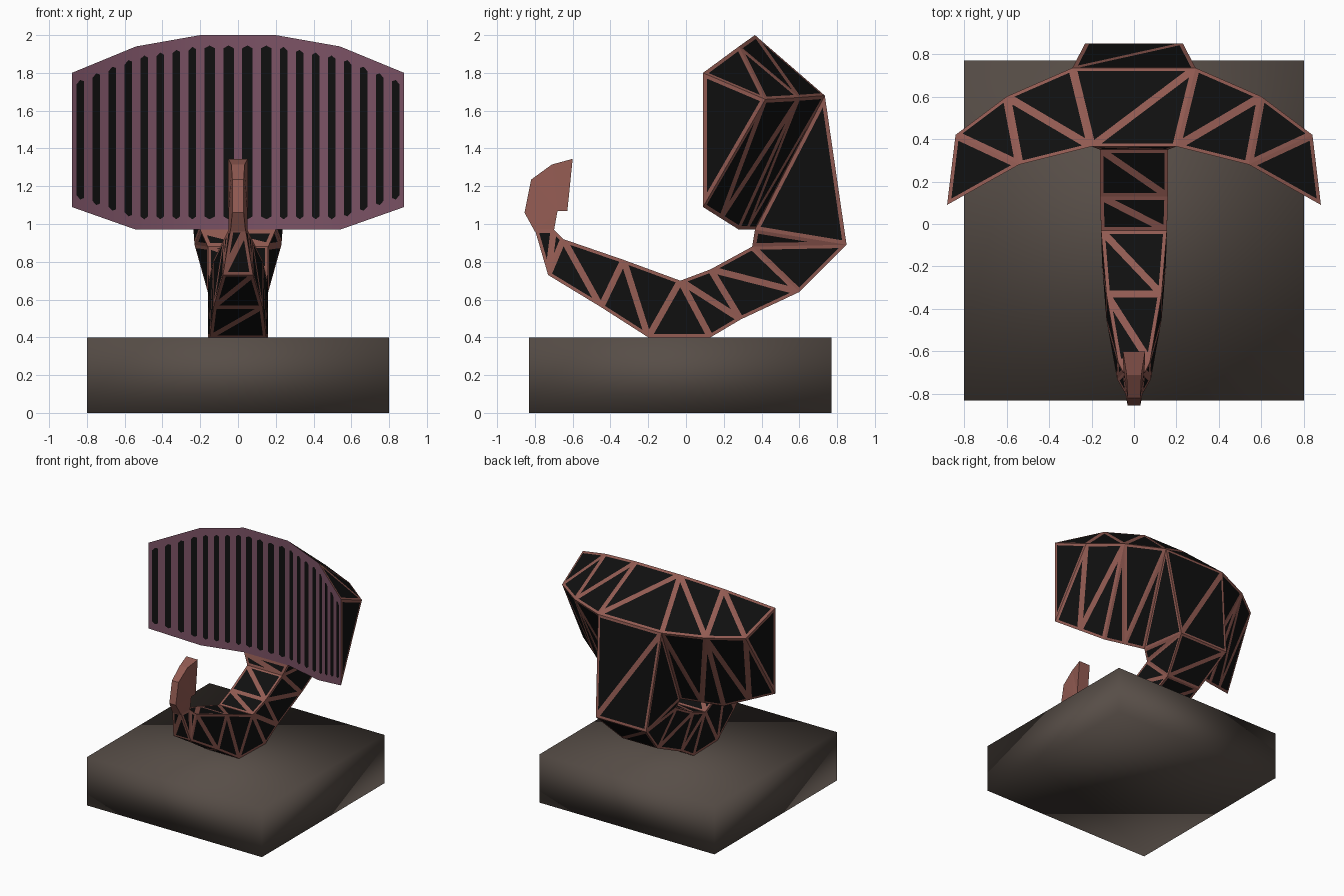
import bpy, bmesh, math
from mathutils import Vector

if "Cube" in bpy.data.objects:
    bpy.data.objects.remove(bpy.data.objects["Cube"])


def material(name, rgb):
    m = bpy.data.materials.new(name)
    m.diffuse_color = (*rgb, 1)
    m.use_nodes = True
    m.node_tree.nodes["Principled BSDF"].inputs["Base Color"].default_value = m.diffuse_color
    return m


BLACK = material("black panel", (0.005, 0.005, 0.005))
RUST = material("rust strut", (0.29, 0.105, 0.085))
PURPLE = material("dusty purple", (0.2, 0.085, 0.13))
STONE = material("dark stone", (0.095, 0.075, 0.063))


def make(name, verts, faces, mats, indices=None, smooth=False):
    me = bpy.data.meshes.new(name)
    me.from_pydata([tuple(v) for v in verts], [], faces)
    for m in mats:
        me.materials.append(m)
    if indices:
        for p, i in zip(me.polygons, indices):
            p.material_index = i
    for p in me.polygons:
        p.use_smooth = smooth
    ob = bpy.data.objects.new(name, me)
    bpy.context.collection.objects.link(ob)
    return ob


def flip(p):
    return (-p[0], p[1], p[2])


def lattice(name, tris, strut=0.02):
    """Weld triangles into a shell, then draw each as a strut frame around a black panel."""
    bm = bmesh.new()
    for t in tris:
        bm.faces.new([bm.verts.new(p) for p in t])
    bmesh.ops.remove_doubles(bm, verts=bm.verts, dist=0.0005)
    bmesh.ops.recalc_face_normals(bm, faces=bm.faces)
    verts, faces, idx = [], [], []
    for f in bm.faces:
        a, b, c = [v.co.copy() for v in f.verts]
        la, lb, lc = (b - c).length, (c - a).length, (a - b).length
        per = la + lb + lc
        centre = (a * la + b * lb + c * lc) / per
        radius = 2 * f.calc_area() / per
        k = max(1 - strut / radius, 0.05)
        n = len(verts)
        verts += [a, b, c] + [centre + (p - centre) * k for p in (a, b, c)]
        faces.append((n + 3, n + 4, n + 5))
        idx.append(0)
        for i in range(3):
            j = (i + 1) % 3
            faces.append((n + i, n + j, n + 3 + j, n + 3 + i))
            idx.append(1)
    bm.free()
    ob = make(name, verts, faces, [BLACK, RUST], idx)
    bm = bmesh.new()
    bm.from_mesh(ob.data)
    bmesh.ops.remove_doubles(bm, verts=bm.verts, dist=0.0003)
    bm.to_mesh(ob.data)
    bm.free()


# Base block
x, y0, y1, h = 0.8, -0.83, 0.77, 0.4
bv = [(-x, y0, 0), (x, y0, 0), (x, y1, 0), (-x, y1, 0),
      (-x, y0, h), (x, y0, h), (x, y1, h), (-x, y1, h)]
make("base_block", bv, [(3, 2, 1, 0), (4, 5, 6, 7), (0, 1, 5, 4),
                        (1, 2, 6, 5), (2, 3, 7, 6), (3, 0, 4, 7)], [STONE], smooth=True)

# Screen outline, from the outer edge to the middle
front = [(0.88, 0.09), (0.54, 0.28), (0.2, 0.365)]
low = [(*p, z) for p, z in zip(front, (1.09, 0.97, 0.97))]
top = [(*p, z) for p, z in zip(front, (1.8, 1.94, 2.0))]
back = [(0.84, 0.42, 1.66), (0.6, 0.6, 1.67), (0.29, 0.735, 1.68)]

# Curved arm outline in side view: y, z, half width
upper = [(0.35, 0.88, 0.16), (0.13, 0.76, 0.16), (-0.03, 0.70, 0.155),
         (-0.33, 0.81, 0.13), (-0.65, 0.92, 0.075), (-0.70, 0.97, 0.05)]
lower = [(0.85, 0.89, 0.23), (0.60, 0.64, 0.16), (0.29, 0.495, 0.16), (0.13, 0.4, 0.16),
         (-0.20, 0.4, 0.15), (-0.45, 0.56, 0.13), (-0.73, 0.73, 0.08), (-0.80, 0.97, 0.04)]
U = [(w, y, z) for y, z, w in upper]
L = [(w, y, z) for y, z, w in lower]


def both(tris):
    return tris + [tuple(flip(p) for p in t) for t in tris]


def across(p, q):
    """Two triangles spanning the body between mirrored edges."""
    return [(p, flip(p), q), (flip(p), flip(q), q)]


# Shell behind the screen: bevelled top, wedge-shaped back, ends and neck
half = [(top[0], back[0], low[0])]
for i in range(2):
    half += [(top[i], top[i + 1], back[i]), (top[i + 1], back[i + 1], back[i])]
    mid = tuple((a + b) / 2 for a, b in zip(low[i], low[i + 1]))
    half += [(back[i], low[i], mid), (back[i], mid, back[i + 1]), (back[i + 1], mid, low[i + 1])]
half += [(back[2], L[0], low[2]), (L[0], U[0], low[2])]
shell = both(half) + across(top[2], back[2]) + across(back[2], L[0]) + across(low[2], U[0])
lattice("screen_shell", shell)

# Arm: zigzag sides plus upper and lower spans
half, iu, il = [], 0, 0
for step in "LULULLULULUL":
    if step == "L":
        half.append((L[il], U[iu], L[il + 1]))
        il += 1
    else:
        half.append((L[il], U[iu], U[iu + 1]))
        iu += 1
arm = both(half) + across(L[-1], U[-1])
for chain in (U, L):
    for p, q in zip(chain, chain[1:]):
        arm += across(p, q)
lattice("curved_arm", arm, 0.017)

# Screen face and its vertical black bars
lows = [flip(p) for p in low] + low[::-1]
tops = [flip(p) for p in top] + top[::-1]
n = len(lows)
make("screen_face", lows + tops, [(i, i + 1, n + i + 1, n + i) for i in range(n - 1)],
     [PURPLE], smooth=True)

verts, faces = [], []
for i in range(n - 1):
    a, b, c, d = [Vector(p) for p in (lows[i], lows[i + 1], tops[i + 1], tops[i])]
    nrm = (b - a).cross(d - a).normalized() * 0.005
    width = 0.28 if abs(a.x + b.x) < 0.1 else 0.235
    for k in range(4):
        t = (k + 0.5) / 4
        k0 = len(verts)
        pts = []
        for s, e in ((-1, 0.07), (0, 0.055), (1, 0.07)):
            u = t + s * width / 4
            p, q = a.lerp(b, u), d.lerp(c, u)
            pts.append((p + Vector((0, 0, e)), q - Vector((0, 0, e))))
        verts += [p + nrm for p, _ in pts] + [q + nrm for _, q in reversed(pts)]
        faces.append(tuple(range(k0, k0 + 6)))
make("screen_bars", verts, faces, [BLACK])

# Solid hooked tip: wider on its inner edge
outline = [(-0.80, 0.96, 0.04), (-0.855, 1.06, 0.03), (-0.82, 1.235, 0.03), (-0.71, 1.315, 0.035),
           (-0.60, 1.345, 0.052), (-0.628, 1.07, 0.052), (-0.68, 1.07, 0.05), (-0.70, 0.96, 0.05)]
m = len(outline)
verts = [(w, y, z) for y, z, w in outline] + [(-w, y, z) for y, z, w in outline]
faces = [tuple(range(m)), tuple(range(2 * m - 1, m - 1, -1))]
faces += [(i, m + i, m + (i + 1) % m, (i + 1) % m) for i in range(m)]
tip = make("hooked_tip", verts, faces, [RUST])
bm = bmesh.new()
bm.from_mesh(tip.data)
bmesh.ops.recalc_face_normals(bm, faces=bm.faces)
bmesh.ops.triangulate(bm, faces=bm.faces[:])
bm.to_mesh(tip.data)
bm.free()
